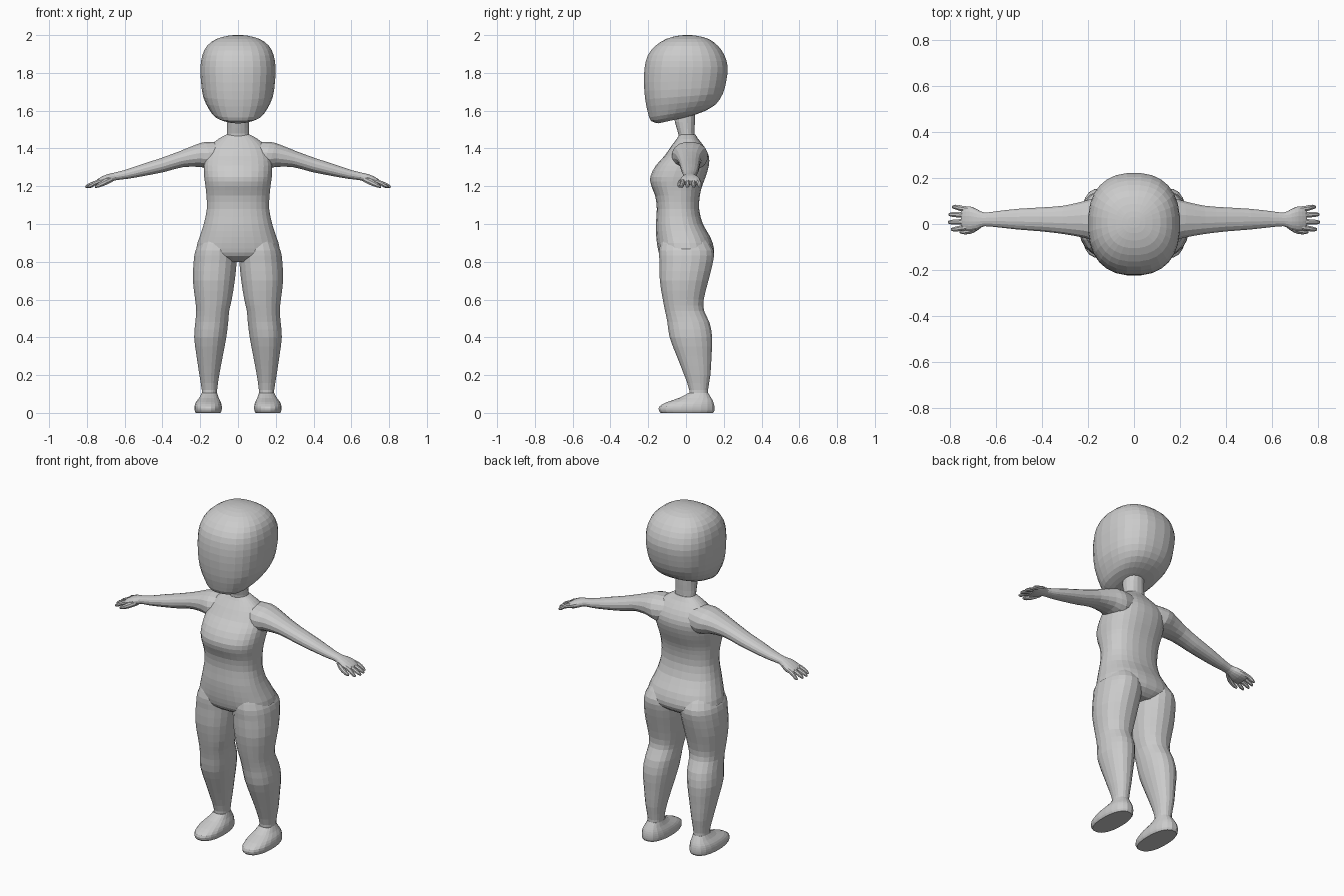
import bpy, bmesh
from math import cos, sin, pi
from mathutils import Vector


def spline(rows, steps):
    """Catmull-Rom resampling of a list of number tuples."""
    out = []
    for i in range(len(rows) - 1):
        a, b = rows[max(i - 1, 0)], rows[i]
        c, d = rows[i + 1], rows[min(i + 2, len(rows) - 1)]
        for k in range(steps):
            t = k / steps
            out.append([0.5 * (2 * q + (r - p) * t + (2 * p - 5 * q + 4 * r - s) * t * t
                               + (3 * q - p - 3 * r + s) * t ** 3)
                        for p, q, r, s in zip(a, b, c, d)])
    return out + [list(rows[-1])]


def loft(name, rings, n=20, power=2.2, mirror=False):
    """Skin over rings given as (centre, half axis u, half axis v)."""
    bm = bmesh.new()
    loops = []
    for c, u, v in rings:
        loop = []
        for i in range(n):
            a = 2 * pi * (i + 0.5) / n
            p, q = cos(a), sin(a)
            p = abs(p) ** (2 / power) * (1 if p > 0 else -1)
            q = abs(q) ** (2 / power) * (1 if q > 0 else -1)
            loop.append(bm.verts.new(Vector(c) + Vector(u) * p + Vector(v) * q))
        loops.append(loop)
    for a, b in zip(loops, loops[1:]):
        for i in range(n):
            j = (i + 1) % n
            bm.faces.new((a[i], a[j], b[j], b[i]))
    bm.faces.new(loops[0])
    bm.faces.new(loops[-1])
    bmesh.ops.recalc_face_normals(bm, faces=bm.faces)
    me = bpy.data.meshes.new(name)
    bm.to_mesh(me)
    bm.free()
    ob = bpy.data.objects.new(name, me)
    bpy.context.collection.objects.link(ob)
    if mirror:
        m = ob.modifiers.new("mirror", 'MIRROR')
        m.use_mirror_merge = False
    return ob


def upright(rows, steps=2):
    """Rows (centre x, half width, front y, front z, back y, back z)."""
    return [((cx, (y0 + y1) / 2, (z0 + z1) / 2), (rx, 0, 0),
             (0, (y1 - y0) / 2, (z1 - z0) / 2))
            for cx, rx, y0, z0, y1, z1 in spline(rows, steps)]


def level(rows):
    """Rows (z, centre x, half width, front y, back y)."""
    return upright([(cx, rx, y0, z, y1, z) for z, cx, rx, y0, y1 in rows])


def sideways(rows, steps=2):
    """Rows (x, y, z, half depth, half height)."""
    return [((x, y, z), (0, ry, 0), (rz * 0.28, 0, rz))
            for x, y, z, ry, rz in spline(rows, steps)]


# Head: tilted rings so the jaw rises to the back
loft("head", upright([
    (0, .065, -.145, 1.533, .03, 1.572),
    (0, .12, -.186, 1.545, .10, 1.598),
    (0, .155, -.203, 1.59, .16, 1.635),
    (0, .185, -.217, 1.66, .196, 1.69),
    (0, .197, -.224, 1.75, .215, 1.76),
    (0, .20, -.22, 1.83, .222, 1.83),
    (0, .19, -.203, 1.893, .205, 1.893),
    (0, .165, -.163, 1.943, .17, 1.943),
    (0, .115, -.105, 1.98, .12, 1.98),
    (0, .05, -.04, 1.997, .055, 1.997),
    (0, .01, 0, 2.0, .015, 2.0)]), n=28, power=2.4)

# Neck
loft("neck", level([(1.43, 0, .066, -.04, .055), (1.48, 0, .06, -.042, .046),
                    (1.54, 0, .06, -.06, .048), (1.62, 0, .06, -.065, .05)]), n=16)

# Torso from collar to crotch
loft("torso", level([
    (1.475, 0, .06, -.035, .05),
    (1.45, 0, .105, -.05, .065),
    (1.41, 0, .15, -.08, .097),
    (1.36, 0, .175, -.115, .121),
    (1.31, 0, .182, -.16, .122),
    (1.25, 0, .18, -.19, .105),
    (1.20, 0, .173, -.184, .086),
    (1.15, 0, .168, -.164, .074),
    (1.08, 0, .166, -.155, .07),
    (1.00, 0, .182, -.16, .09),
    (.93, 0, .205, -.158, .13),
    (.87, 0, .222, -.15, .149),
    (.83, 0, .20, -.135, .14),
    (.80, 0, .11, -.09, .10)]), n=28, power=2.4)

# Legs
loft("legs", level([
    (.92, .11, .085, -.13, .11),
    (.86, .117, .109, -.144, .147),
    (.80, .121, .115, -.142, .145),
    (.70, .128, .112, -.14, .12),
    (.60, .13, .098, -.124, .095),
    (.54, .134, .088, -.112, .097),
    (.48, .139, .088, -.10, .125),
    (.40, .147, .086, -.088, .14),
    (.30, .15, .07, -.05, .136),
    (.20, .152, .053, -.01, .13),
    (.12, .151, .041, .017, .117),
    (.06, .152, .042, .015, .12)]), n=20, mirror=True)

# Feet
loft("feet", level([
    (0, .158, .066, -.135, .145), (.012, .158, .072, -.145, .152),
    (.035, .158, .073, -.142, .152), (.058, .157, .066, -.10, .146),
    (.08, .154, .052, -.035, .134), (.105, .151, .041, .012, .118)]),
    n=20, power=2.3, mirror=True)

# Arms with palm
loft("arms", sideways([
    (.07, .02, 1.37, .08, .065),
    (.15, .02, 1.36, .096, .076),
    (.21, .02, 1.36, .082, .06),
    (.30, .018, 1.343, .063, .042),
    (.40, .02, 1.312, .053, .037),
    (.50, .021, 1.286, .046, .031),
    (.59, .021, 1.263, .036, .024),
    (.65, .02, 1.252, .03, .02),
    (.68, .02, 1.243, .043, .022),
    (.71, .023, 1.232, .053, .022),
    (.74, .024, 1.221, .05, .016),
    (.75, .024, 1.217, .044, .011)]), n=16, mirror=True)

# Four fingers
for i, (y, tip) in enumerate([(.064, .79), (.038, .805), (.011, .808), (-.014, .795)]):
    fan = (y - .024) * .12
    loft("fingers_%d" % (i + 1), sideways([
        (.72, y, 1.23, .012, .012), (.755, y + fan, 1.218, .0125, .012),
        (tip - .015, y + fan * 2, 1.203, .011, .01),
        (tip, y + fan * 2, 1.195, .005, .005)]), n=8, power=2, mirror=True)

# Thumbs
loft("thumbs", sideways([
    (.665, .0, 1.24, .016, .016), (.70, -.024, 1.223, .016, .016),
    (.735, -.034, 1.206, .012, .012), (.757, -.034, 1.196, .006, .006)]),
    n=8, power=2, mirror=True)
